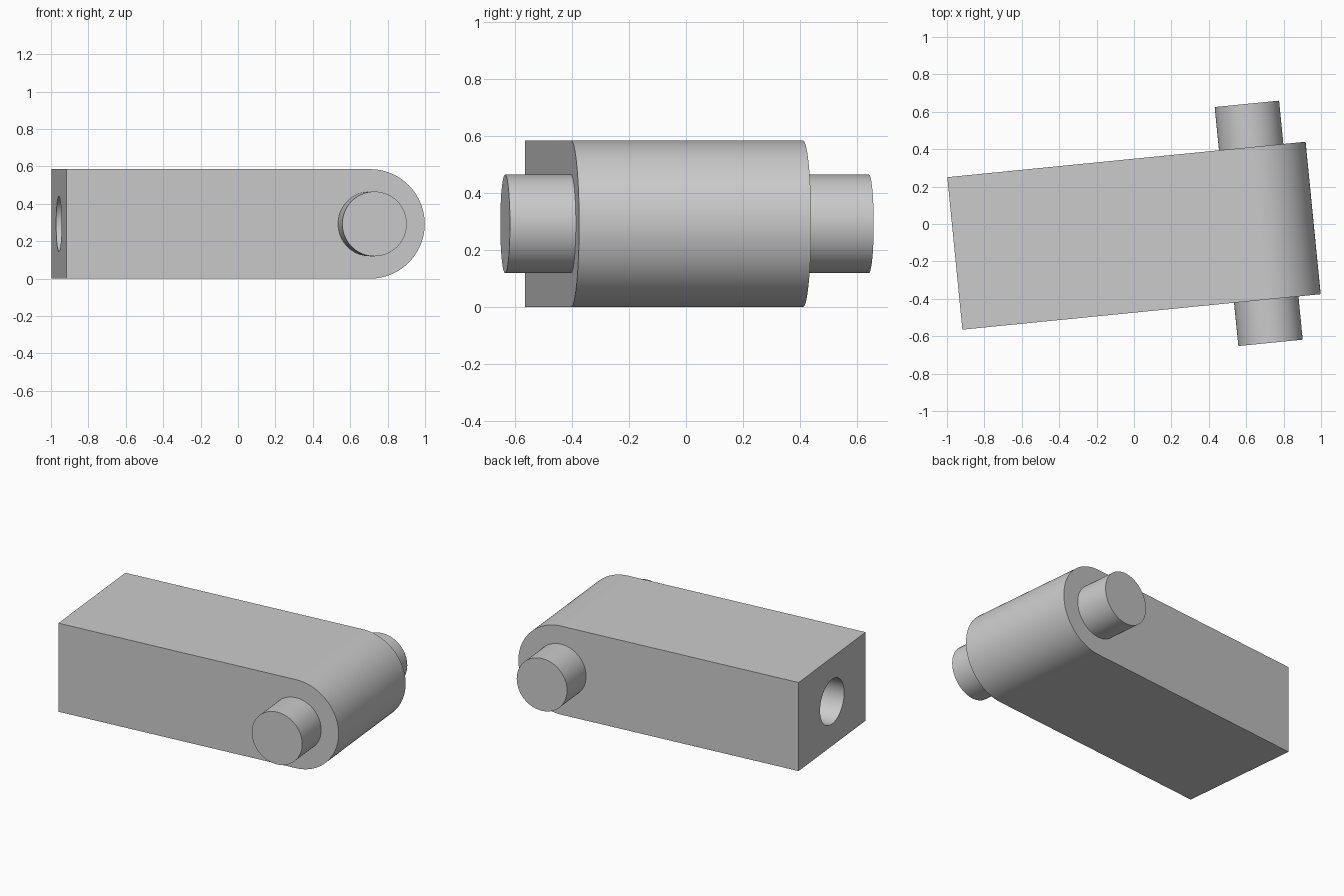
import bpy, bmesh, math
from mathutils import Matrix, Vector

cube = bpy.data.objects.get("Cube")
if cube:
    bpy.data.objects.remove(cube, do_unlink=True)

LENGTH, WIDTH, HEIGHT = 1.925, 0.819, 0.585
RADIUS = HEIGHT / 2
PIVOT_X = LENGTH / 2 - RADIUS
# Whole link is turned slightly about the vertical axis
PLACE = Matrix.Translation((0, -0.0625, 0)) @ Matrix.Rotation(math.radians(5.65), 4, 'Z')

grey = bpy.data.materials.new("plain grey")
grey.use_nodes = True
grey.diffuse_color = (0.6, 0.6, 0.6, 1)
grey.node_tree.nodes["Principled BSDF"].inputs["Base Color"].default_value = (0.6, 0.6, 0.6, 1)


def make_object(name, bm):
    bmesh.ops.recalc_face_normals(bm, faces=bm.faces)
    mesh = bpy.data.meshes.new(name)
    bm.to_mesh(mesh)
    bm.free()
    mesh.materials.append(grey)
    obj = bpy.data.objects.new(name, mesh)
    bpy.context.collection.objects.link(obj)
    obj.matrix_world = PLACE
    return obj


def cylinder(name, radius, depth, centre, axis):
    bm = bmesh.new()
    turn = Vector((0, 0, 1)).rotation_difference(Vector(axis)).to_matrix().to_4x4()
    bmesh.ops.create_cone(bm, cap_ends=True, segments=96, radius1=radius, radius2=radius,
                          depth=depth, matrix=Matrix.Translation(centre) @ turn)
    return make_object(name, bm)


def activate(obj):
    bpy.ops.object.select_all(action='DESELECT')
    obj.select_set(True)
    bpy.context.view_layer.objects.active = obj


# Link body: square at one end, half round at the other
profile = [(-LENGTH / 2, HEIGHT), (-LENGTH / 2, 0)]
for i in range(49):
    a = math.pi * (i / 48 - 0.5)
    profile.append((PIVOT_X + RADIUS * math.cos(a), RADIUS + RADIUS * math.sin(a)))
bm = bmesh.new()
face = bm.faces.new([bm.verts.new((x, -WIDTH / 2, z)) for x, z in profile])
ext = bmesh.ops.extrude_face_region(bm, geom=[face])
bmesh.ops.translate(bm, vec=(0, WIDTH, 0),
                    verts=[g for g in ext["geom"] if isinstance(g, bmesh.types.BMVert)])
body = make_object("link_body", bm)

# Blind bore in the square end
BORE_DEPTH = 0.9
bore = cylinder("bore_cutter", 0.147, BORE_DEPTH * 2, (-LENGTH / 2, 0, RADIUS), (1, 0, 0))
bore.hide_render = True
cut = body.modifiers.new("bore", 'BOOLEAN')
cut.operation, cut.object, cut.solver = 'DIFFERENCE', bore, 'EXACT'
activate(body)
bpy.ops.object.modifier_apply(modifier=cut.name)
bpy.data.objects.remove(bore, do_unlink=True)

# Cross pin through the round end
pin = cylinder("pivot_pin", 0.173, 1.284, (PIVOT_X, 0, RADIUS), (0, 1, 0))

for obj in (body, pin):
    activate(obj)
    bpy.ops.object.shade_smooth_by_angle(angle=math.radians(30))
